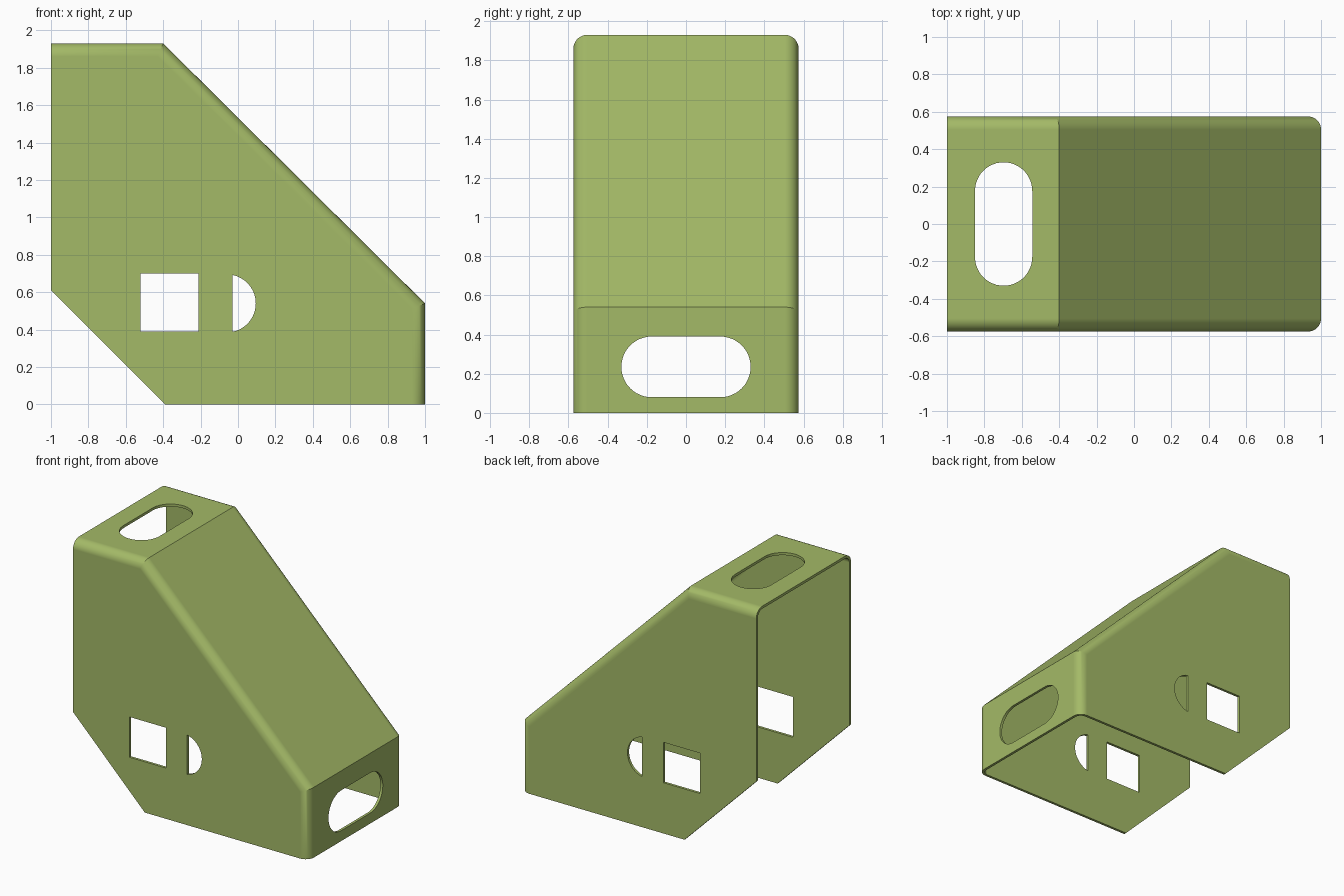
import bpy, bmesh, math
from mathutils import Vector

if "Cube" in bpy.data.objects:
    bpy.data.objects.remove(bpy.data.objects["Cube"])

HALF_W = 0.575    # half width in y
T = 0.02          # sheet thickness
R = 0.07          # outer bend radius
K = T * math.tan(math.radians(22.5))

paint = bpy.data.materials.new("olive green")
paint.diffuse_color = (0.37, 0.49, 0.136, 1)
paint.use_nodes = True
paint.node_tree.nodes["Principled BSDF"].inputs["Base Color"].default_value = paint.diffuse_color


def prism(name, profile, u, v, w, half, bend=0.0, bent=0):
    """Extrude a profile lying in axes u, v along +-w; round its first `bent` long edges."""
    u, v, w = Vector(u), Vector(v), Vector(w)
    bm = bmesh.new()
    lo, hi = [[bm.verts.new(u * a + v * b + w * s) for a, b in profile]
              for s in (-half, half)]
    n = len(profile)
    bm.faces.new(lo)
    bm.faces.new(hi)
    for i in range(n):
        bm.faces.new((lo[i], lo[(i + 1) % n], hi[(i + 1) % n], hi[i]))
    if bend:
        edges = [bm.edges.get((ring[i], ring[i + 1]))
                 for ring in (lo, hi) for i in range(bent)]
        bmesh.ops.bevel(bm, geom=edges, offset=bend, segments=8, profile=0.5,
                        affect='EDGES', clamp_overlap=False)
    bmesh.ops.recalc_face_normals(bm, faces=bm.faces)
    mesh = bpy.data.meshes.new(name)
    bm.to_mesh(mesh)
    bm.free()
    obj = bpy.data.objects.new(name, mesh)
    bpy.context.collection.objects.link(obj)
    mesh.materials.append(paint)
    return obj


def arc(cx, cy, r, a0, a1, n=24):
    return [(cx + r * math.cos(a0 + (a1 - a0) * i / n),
             cy + r * math.sin(a0 + (a1 - a0) * i / n)) for i in range(n + 1)]


def slot(centre, r, half_len):
    """Rounded slot, long in the first axis."""
    s, q = half_len - r, math.pi / 2
    return arc(s, centre, r, -q, q) + arc(-s, centre, r, q, 3 * q)


X, Y, Z = (1, 0, 0), (0, 1, 0), (0, 0, 1)

# Folded cover: top, slope and end are joined to the sides by rounded bends
cover = prism("folded_cover",
              [(-1, 1.93), (-0.4, 1.93), (1, 0.54), (1, 0), (-0.39, 0), (-1, 0.61)],
              X, Z, Y, HALF_W, R, 3)

# Hollow inside, open at the back and underneath
cavity = prism("cavity_cutter",
               [(-1.2, 1.93 - T), (-0.4 - K, 1.93 - T), (1 - T, 0.54 - K),
                (1 - T, -0.2), (-1.2, -0.2)],
               X, Z, Y, HALF_W - T, R - T, 3)

# Square and D-shaped holes through both sides
square = prism("square_cutter",
               [(-0.52, 0.39), (-0.21, 0.39), (-0.21, 0.7), (-0.52, 0.7)], X, Z, Y, 0.8)
a = math.acos(0.03 / 0.155)
d_hole = prism("d_hole_cutter", arc(-0.06, 0.54, 0.155, -a, a), X, Z, Y, 0.8)

# Long slots in the top and in the end
top_slot = prism("top_slot_cutter", slot(-0.697, 0.153, 0.33), Y, X, Z, 0.2)
top_slot.location.z = 1.93
end_slot = prism("end_slot_cutter", slot(0.235, 0.155, 0.33), Y, Z, X, 0.2)
end_slot.location.x = 1.0

for cutter in (cavity, square, d_hole, top_slot, end_slot):
    cutter.hide_render = True
    cutter.hide_set(True)
    cut = cover.modifiers.new(cutter.name, 'BOOLEAN')
    cut.operation = 'DIFFERENCE'
    cut.solver = 'EXACT'
    cut.object = cutter

# Bake the cuts, then smooth only the bends
bpy.context.view_layer.update()
graph = bpy.context.evaluated_depsgraph_get()
mesh = bpy.data.meshes.new_from_object(cover.evaluated_get(graph))
cover.modifiers.clear()
cover.data = mesh
for cutter in (cavity, square, d_hole, top_slot, end_slot):
    bpy.data.objects.remove(cutter)
mesh.shade_smooth()
mesh.set_sharp_from_angle(angle=math.radians(25))
flat = cover.modifiers.new("even_shading", 'WEIGHTED_NORMAL')
flat.keep_sharp = True
